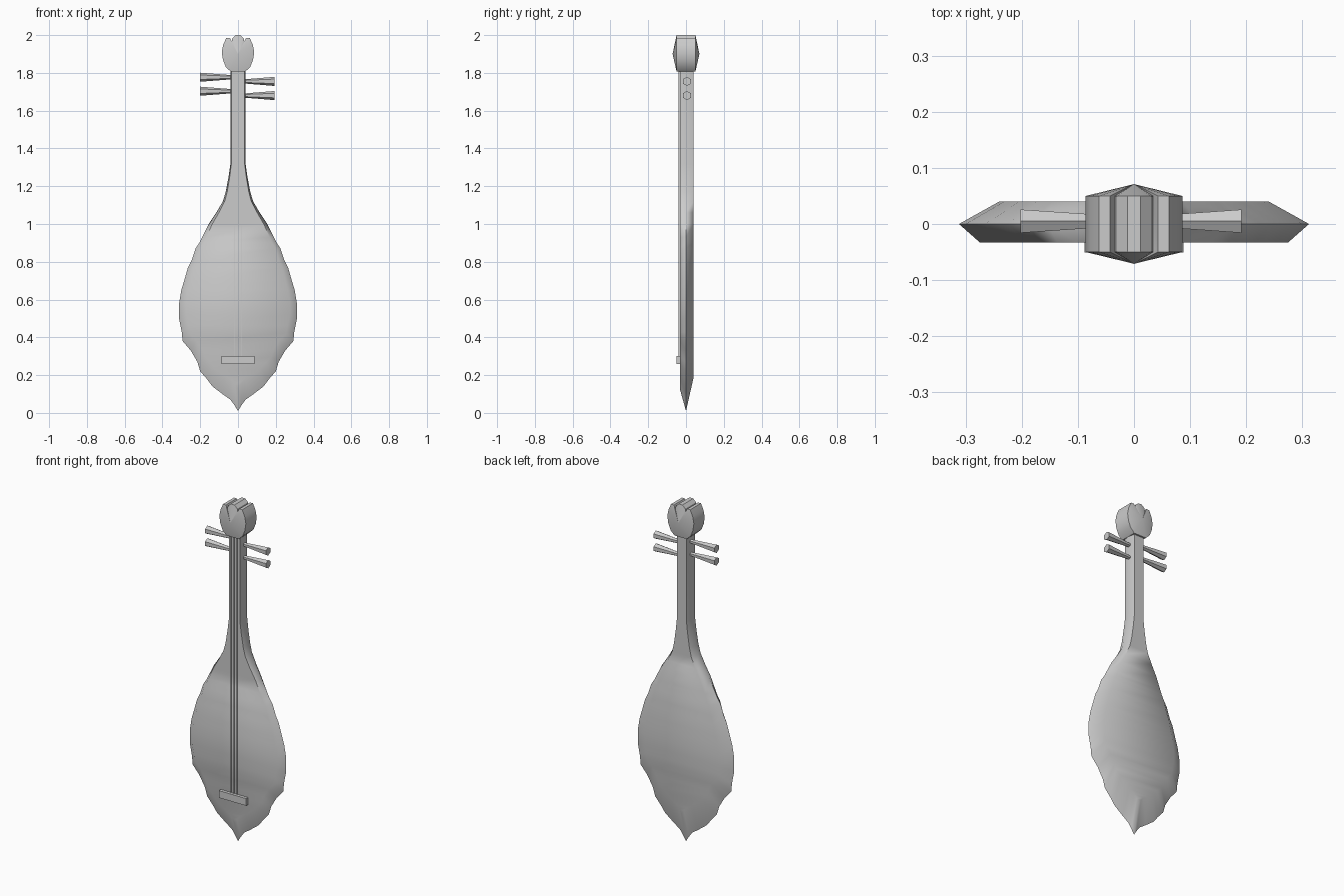
import bpy, bmesh, math
from mathutils import Matrix

if "Cube" in bpy.data.objects:
    bpy.data.objects.remove(bpy.data.objects["Cube"], do_unlink=True)

GREY = (0.6, 0.6, 0.6, 1)
mat = bpy.data.materials.new("plain_grey")
mat.use_nodes = True
mat.diffuse_color = GREY
mat.node_tree.nodes["Principled BSDF"].inputs["Base Color"].default_value = GREY


def finish(bm, name, angle=None):
    """Turn a bmesh into a named, shaded object."""
    bmesh.ops.remove_doubles(bm, verts=bm.verts, dist=0.0005)
    bmesh.ops.recalc_face_normals(bm, faces=bm.faces)
    mesh = bpy.data.meshes.new(name)
    bm.to_mesh(mesh)
    bm.free()
    mesh.materials.append(mat)
    ob = bpy.data.objects.new(name, mesh)
    bpy.context.collection.objects.link(ob)
    if angle:
        bpy.ops.object.select_all(action='DESELECT')
        ob.select_set(True)
        bpy.context.view_layer.objects.active = ob
        bpy.ops.object.shade_smooth_by_angle(angle=math.radians(angle))
    return ob


def box(name, x, y, z):
    """Box from (min, max) pairs."""
    bm = bmesh.new()
    bmesh.ops.create_cube(bm, size=1)
    for v in bm.verts:
        for i, (lo, hi) in enumerate((x, y, z)):
            v.co[i] = lo if v.co[i] < 0 else hi
    return finish(bm, name)


# Body and neck: half outline (half width, height) with a bevelled rim
outline = [(0, .01), (.018, .04), (.04, .07), (.08, .098), (.135, .14),
           (.165, .18), (.2, .22), (.215, .27), (.25, .33), (.293, .38),
           (.298, .43), (.312, .5), (.312, .58), (.3, .65), (.285, .7),
           (.265, .77), (.245, .81), (.225, .87), (.205, .9), (.19, .93),
           (.155, 1.0), (.115, 1.06), (.08, 1.12), (.065, 1.17),
           (.05, 1.25), (.04, 1.32), (.04, 1.81)]
bm = bmesh.new()
rows = []
for w, z in outline:
    low = max(0, 1 - z / .6)          # rim widens towards the bottom tip
    front, back = (w * .88, z + .12 * low), (w * .77, z + .18 * low)
    section = [(-w, 0, z), (-front[0], -.033, front[1]),
               (front[0], -.033, front[1]), (w, 0, z),
               (back[0], .04, back[1]), (-back[0], .04, back[1])]
    rows.append([bm.verts.new(p) for p in section])
for a, b in zip(rows, rows[1:]):
    for i in range(6):
        j = (i + 1) % 6
        bm.faces.new((a[i], a[j], b[j], b[i]))
bm.faces.new(rows[-1])
bmesh.ops.dissolve_degenerate(bm, dist=0.0005, edges=bm.edges)
finish(bm, "body_and_neck", 60)

# Head: bud-shaped slab with three lobes and a raised point on both faces
half = [(.04, 1.808), (.065, 1.832), (.08, 1.87), (.086, 1.91), (.078, 1.95),
        (.062, 1.985), (.043, 1.985), (.034, 1.965), (.03, 1.983), (.012, 2.0)]
ring = half + [(-x, z) for x, z in reversed(half)]
bm = bmesh.new()
loops = [[bm.verts.new((x, y, z)) for x, z in ring] for y in (-.05, .05)]
peaks = [bm.verts.new((0, y, 1.9)) for y in (-.071, .071)]
n = len(ring)
for i in range(n):
    j = (i + 1) % n
    bm.faces.new((loops[0][i], loops[0][j], loops[1][j], loops[1][i]))
    for loop, peak in zip(loops, peaks):
        bm.faces.new((loop[i], loop[j], peak))
finish(bm, "head", 30)

# Tuning pegs: tapered six-sided rods, thick end outwards
for side, label, tip, heights in ((1, "left", .192, (1.755, 1.68)),
                                  (-1, "right", .202, (1.777, 1.703))):
    for z, level in zip(heights, ("upper", "lower")):
        bm = bmesh.new()
        bmesh.ops.create_cone(bm, cap_ends=True, segments=6, radius1=.010,
                              radius2=.024, depth=tip - .02)
        turn = Matrix.Rotation(side * math.pi / 2, 4, 'Y')
        spin = Matrix.Rotation(math.pi / 2, 4, 'Z')
        bmesh.ops.transform(bm, matrix=turn @ spin, verts=bm.verts)
        bmesh.ops.translate(bm, vec=(side * (tip + .02) / 2, .005, z),
                            verts=bm.verts)
        finish(bm, f"{label}_{level}_peg")

# Bridge and strings
box("bridge", (-.088, .088), (-.051, -.03), (.26, .302))
for x, label in ((-.02, "right"), (0, "middle"), (.02, "left")):
    box(f"{label}_string", (x - .001, x + .001), (-.039, -.032), (.29, 1.815))
